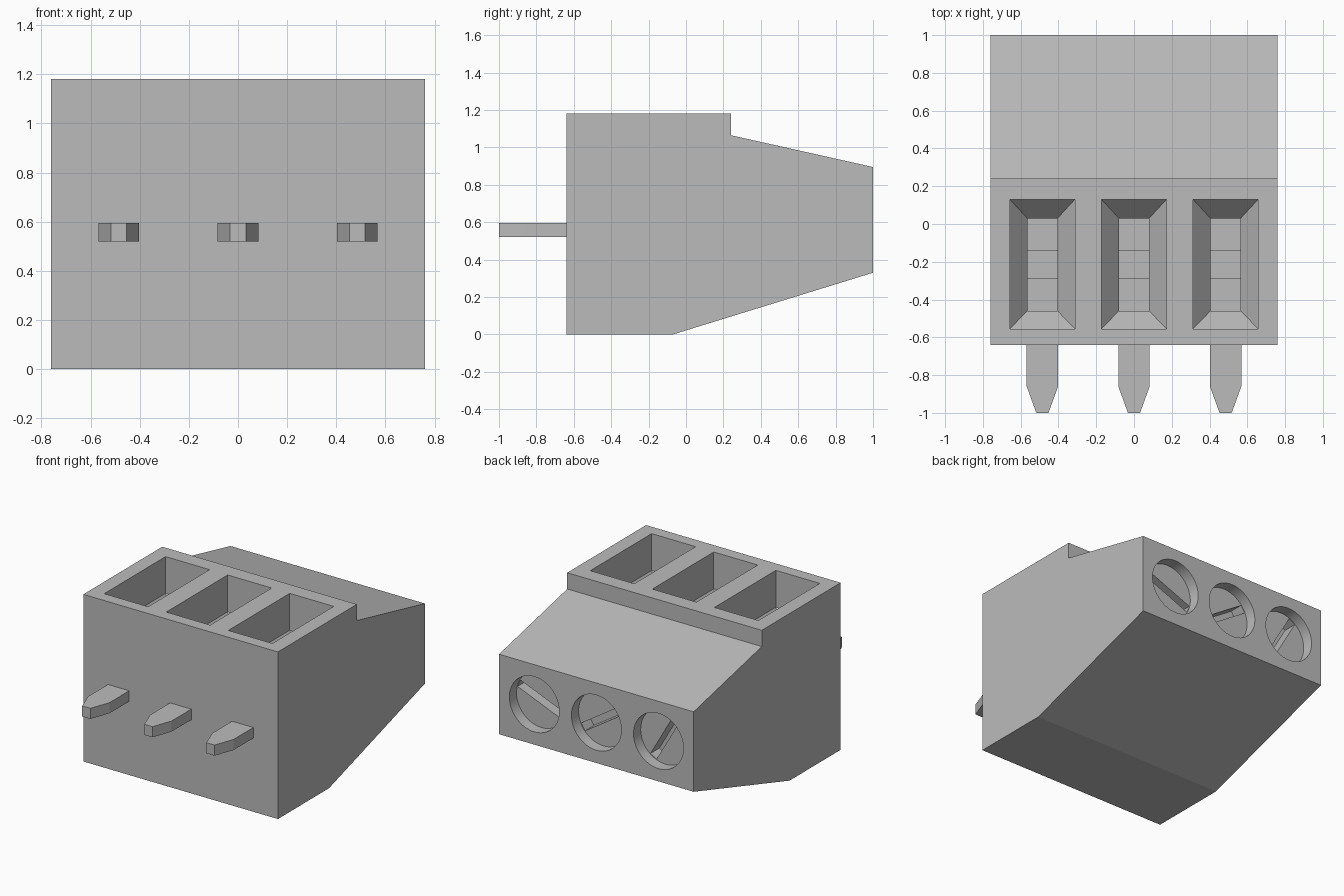
import bpy, bmesh, math
from mathutils import Matrix, Vector

if "Cube" in bpy.data.objects:
    bpy.data.objects.remove(bpy.data.objects["Cube"])

grey = bpy.data.materials.new("plain grey")
grey.use_nodes = True
grey.diffuse_color = (0.5, 0.5, 0.5, 1)
grey.node_tree.nodes["Principled BSDF"].inputs["Base Color"].default_value = (0.5, 0.5, 0.5, 1)

PITCH = 0.485
SCREW_Z = 0.615


def finish(name, bm):
    bmesh.ops.recalc_face_normals(bm, faces=bm.faces)
    mesh = bpy.data.meshes.new(name)
    bm.to_mesh(mesh)
    bm.free()
    mesh.materials.append(grey)
    ob = bpy.data.objects.new(name, mesh)
    bpy.context.collection.objects.link(ob)
    return ob


def loft(name, rings):
    """Closed solid through a stack of equal-length point rings."""
    bm = bmesh.new()
    loops = [[bm.verts.new(p) for p in ring] for ring in rings]
    n = len(loops[0])
    for a, b in zip(loops, loops[1:]):
        for i in range(n):
            j = (i + 1) % n
            bm.faces.new((a[i], a[j], b[j], b[i]))
    bm.faces.new(loops[0])
    bm.faces.new(loops[-1])
    return finish(name, bm)


def box(name, centre, size, turn=0):
    bm = bmesh.new()
    bmesh.ops.create_cube(bm, size=1, matrix=Matrix.Translation(centre)
                          @ Matrix.Rotation(turn, 4, "Y") @ Matrix.Diagonal((*size, 1)))
    return finish(name, bm)


def rod(name, x, radius, y0, y1):
    bm = bmesh.new()
    bmesh.ops.create_cone(bm, cap_ends=True, segments=48, radius1=radius, radius2=radius,
                          depth=y1 - y0, matrix=Matrix.Translation((x, (y0 + y1) / 2, SCREW_Z))
                          @ Matrix.Rotation(math.pi / 2, 4, "X"))
    return finish(name, bm)


def rect(x, half, y0, y1, z):
    return [(x - half, y0, z), (x + half, y0, z), (x + half, y1, z), (x - half, y1, z)]


def cut(target, cutter):
    cutter.hide_render = True
    bpy.context.view_layer.objects.active = target
    mod = target.modifiers.new("cut", "BOOLEAN")
    mod.operation = "DIFFERENCE"
    mod.solver = "EXACT"
    mod.object = cutter
    bpy.ops.object.modifier_apply(modifier=mod.name)
    bpy.data.objects.remove(cutter)


# Housing: side profile swept across the width
side = [(-0.64, 0), (-0.07, 0), (1, 0.33), (1, 0.895), (0.24, 1.065), (0.24, 1.18), (-0.64, 1.18)]
housing = loft("housing", [[(x, y, z) for y, z in side] for x in (-0.76, 0.76)])

# One wire well, screw bore, slot and pin for each pole
for label, x, angle in (("right", -PITCH, -60), ("middle", 0, -33), ("left", PITCH, 22)):
    # Funnelled wire well in the top
    outer, inner = (0.172, -0.555, 0.13), (0.08, -0.46, 0.03)
    cut(housing, loft("well_cutter", [rect(x, *outer, 1.3), rect(x, *outer, 0.92),
                                      rect(x, *inner, 0.81), rect(x, *inner, 0.62)]))
    # Clamp bar on the well floor
    box(label + "_clamp_bar", (x, -0.215, 0.63), (0.16, 0.15, 0.06))

    # Screw bore in the back with a slotted head at its base
    cut(housing, rod("bore_cutter", x, 0.195, 0.92, 1.1))
    cut(housing, box("slot_cutter", (x, 0.9, SCREW_Z), (0.38, 0.16, 0.055), -math.radians(angle)))

    # Tapered flat contact pin at the front
    outline = [(-0.083, -0.62), (-0.083, -0.86), (-0.032, -1), (0.032, -1), (0.083, -0.86), (0.083, -0.62)]
    loft(label + "_pin", [[(x + px, py, z) for px, py in outline] for z in (0.52, 0.595)])

# Smooth the round bore walls, keep every edge sharp
bpy.ops.object.select_all(action="DESELECT")
housing.select_set(True)
bpy.context.view_layer.objects.active = housing
bpy.ops.object.shade_smooth_by_angle(angle=math.radians(12))
